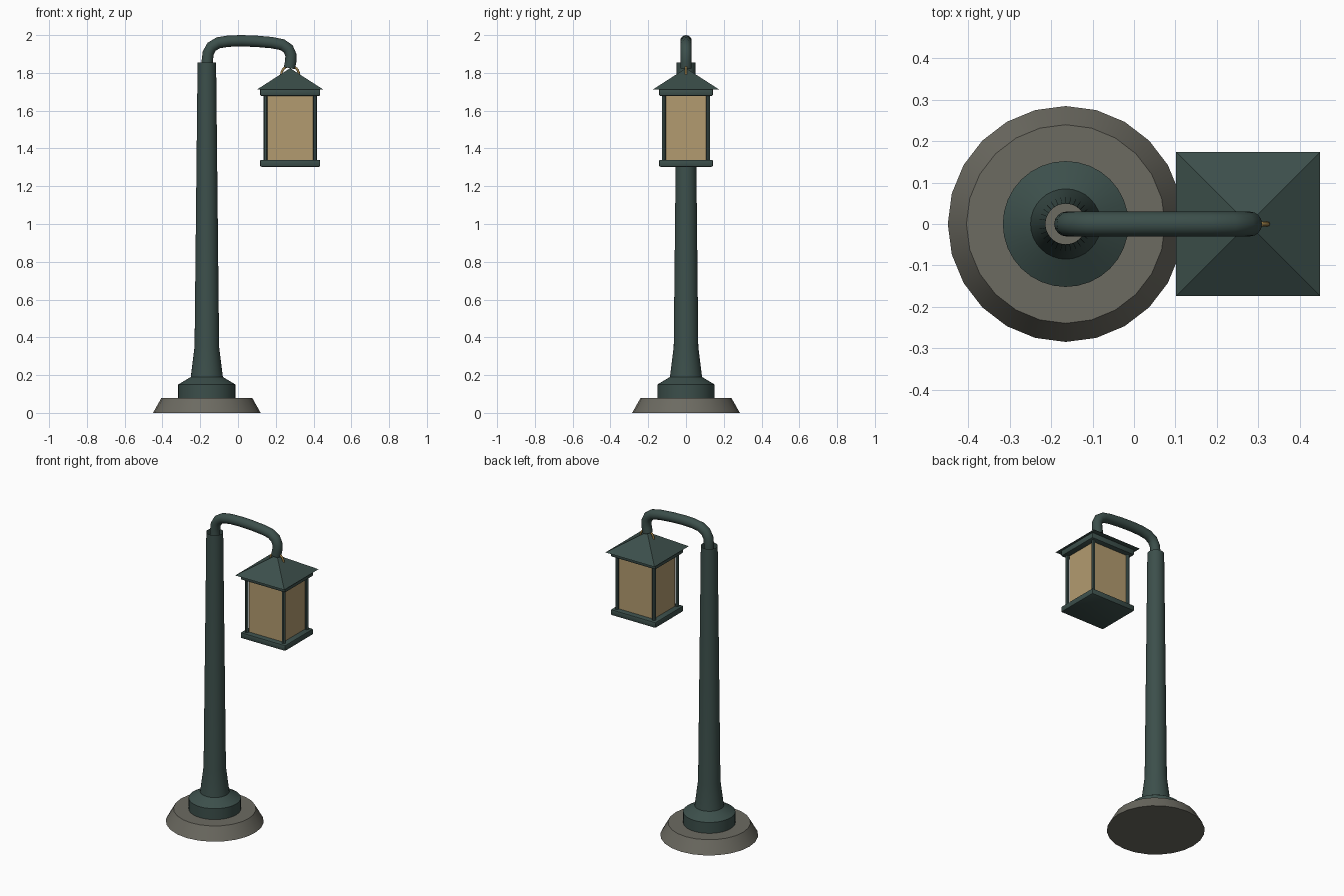
import bpy, bmesh, math
from mathutils import Matrix, Vector

if "Cube" in bpy.data.objects:
    bpy.data.objects.remove(bpy.data.objects["Cube"])

PX = -0.165          # post axis
LX = 0.276           # lantern axis


def material(name, rgb):
    m = bpy.data.materials.new(name)
    m.diffuse_color = (*rgb, 1)
    m.use_nodes = True
    m.node_tree.nodes["Principled BSDF"].inputs["Base Color"].default_value = m.diffuse_color
    return m


IRON = material("green_iron", (0.045, 0.078, 0.07))
STONE = material("stone", (0.15, 0.145, 0.12))
GLASS = material("amber_glass", (0.45, 0.33, 0.16))
BRASS = material("brass", (0.4, 0.25, 0.07))


def finish(name, bm, mat, smooth=True):
    bmesh.ops.recalc_face_normals(bm, faces=bm.faces)
    me = bpy.data.meshes.new(name)
    bm.to_mesh(me)
    bm.free()
    me.materials.append(mat)
    ob = bpy.data.objects.new(name, me)
    bpy.context.collection.objects.link(ob)
    if smooth:
        bpy.ops.object.select_all(action='DESELECT')
        ob.select_set(True)
        bpy.context.view_layer.objects.active = ob
        bpy.ops.object.shade_smooth_by_angle(angle=math.radians(30))
    return ob


def lathe(name, profile, x, sides, mat, cap_bottom=True, cap_top=True):
    bm = bmesh.new()
    rings = [[bm.verts.new((x + r * math.cos(2 * math.pi * i / sides),
                            r * math.sin(2 * math.pi * i / sides), z))
              for i in range(sides)] for r, z in profile]
    for a, b in zip(rings, rings[1:]):
        for i in range(sides):
            j = (i + 1) % sides
            bm.faces.new((a[i], a[j], b[j], b[i]))
    if cap_bottom:
        bm.faces.new(rings[0][::-1])
    if cap_top:
        bm.faces.new(rings[-1])
    return finish(name, bm, mat)


def box(name, hx, hy, z0, z1, mat, bevel=0.0):
    bm = bmesh.new()
    bmesh.ops.create_cube(bm, size=1, matrix=Matrix.Translation((LX, 0, (z0 + z1) / 2))
                          @ Matrix.Diagonal((2 * hx, 2 * hy, z1 - z0, 1)))
    if bevel:
        bmesh.ops.bevel(bm, geom=bm.edges[:], offset=bevel, segments=2,
                        profile=0.5, affect='EDGES')
    return finish(name, bm, mat, bevel > 0)


# Stone footing and tapered post, open at the top
lathe("footing", [(0.285, 0), (0.24, 0.08)], PX, 24, STONE)
lathe("post", [(0.152, 0.08), (0.152, 0.15), (0.085, 0.19), (0.065, 0.35), (0.049, 1.855)],
      PX, 32, IRON, cap_bottom=False, cap_top=False)

# Curved arm swept along a rounded path
path = [(-0.163, 1.80), (-0.163, 1.86), (-0.158, 1.905), (-0.14, 1.938), (-0.105, 1.959),
        (-0.05, 1.968), (0.02, 1.97), (0.10, 1.967), (0.18, 1.96), (0.235, 1.949),
        (0.266, 1.927), (0.28, 1.895), (0.279, 1.86), (0.272, 1.825)]
pts = [Vector((x, 0, z)) for x, z in path]
bm = bmesh.new()
rings = []
for k, p in enumerate(pts):
    t = (pts[min(k + 1, len(pts) - 1)] - pts[max(k - 1, 0)]).normalized()
    side = Vector((0, 1, 0))
    up = t.cross(side)
    rings.append([bm.verts.new(p + 0.03 * (math.cos(a) * side + math.sin(a) * up))
                  for a in (2 * math.pi * i / 16 for i in range(16))])
for a, b in zip(rings, rings[1:]):
    for i in range(16):
        j = (i + 1) % 16
        bm.faces.new((a[i], a[j], b[j], b[i]))
bm.faces.new(rings[0])
bm.faces.new(rings[-1])
finish("arm", bm, IRON)

# Brass hanging ring
bpy.ops.mesh.primitive_torus_add(major_radius=0.047, minor_radius=0.006, major_segments=24,
                                 minor_segments=8, location=(LX, 0, 1.79),
                                 rotation=(math.pi / 2, 0, 0))
ring = bpy.context.object
ring.name = "hanging_ring"
ring.data.materials.append(BRASS)
bpy.ops.object.shade_smooth_by_angle(angle=math.radians(60))

# Pyramid roof
bm = bmesh.new()
base = [bm.verts.new((LX + sx * 0.174, sy * 0.174, 1.713))
        for sx, sy in ((-1, -1), (1, -1), (1, 1), (-1, 1))]
apex = bm.verts.new((LX, 0, 1.825))
bm.faces.new(base[::-1])
for i in range(4):
    bm.faces.new((base[i], base[(i + 1) % 4], apex))
finish("lantern_roof", bm, IRON, False)

# Lantern frame and glass
box("lantern_top_frame", 0.159, 0.143, 1.678, 1.716, IRON, 0.007)
box("lantern_bottom_frame", 0.159, 0.143, 1.303, 1.34, IRON, 0.007)
box("lantern_glass", 0.122, 0.109, 1.335, 1.685, GLASS)
for sx in (-1, 1):
    for sy in (-1, 1):
        bm = bmesh.new()
        bmesh.ops.create_cone(bm, cap_ends=True, segments=12, radius1=0.0105, radius2=0.0105,
                              depth=0.36, matrix=Matrix.Translation(
                                  (LX + sx * 0.131, sy * 0.117, 1.51)))
        finish(f"lantern_bar_{'left' if sx < 0 else 'right'}_{'front' if sy < 0 else 'back'}",
               bm, IRON)
